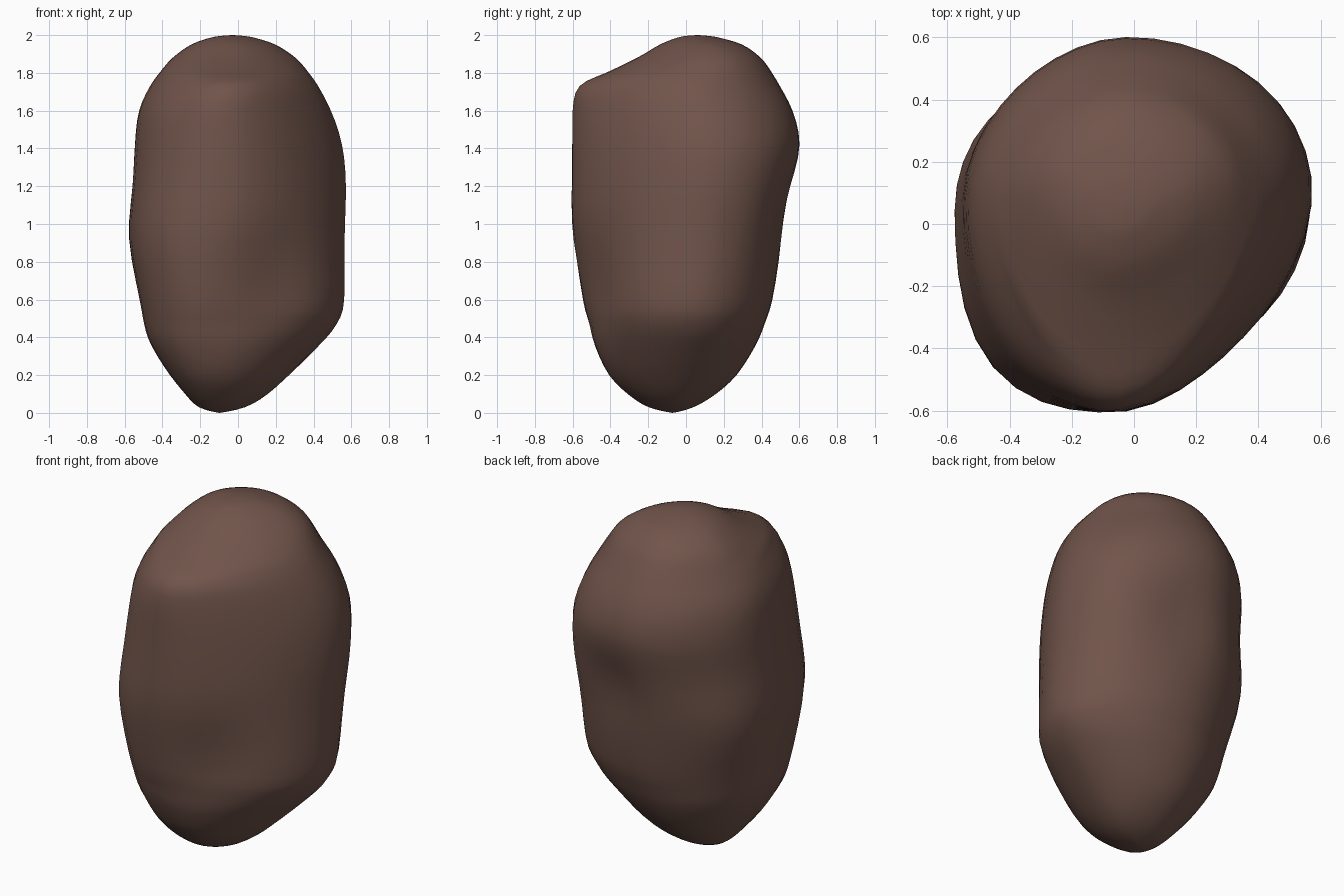
import bpy
import bmesh
from math import cos, sin, pi, exp
from mathutils import Vector

cube = bpy.data.objects.get("Cube")
if cube:
    bpy.data.objects.remove(cube, do_unlink=True)

SEGMENTS = 40
SUBSTEPS = 3

# Profile rows: height, right edge, left edge, front edge, back edge
PROFILE = [
    (0, -.1, -.1, -.07, -.07),
    (.03, -.21, .04, -.2, .04),
    (.1, -.28, .16, -.31, .16),
    (.2, -.36, .27, -.41, .27),
    (.35, -.46, .43, -.49, .37),
    (.47, -.5, .53, -.53, .42),
    (.6, -.52, .57, -.57, .46),
    (.92, -.58, .57, -.61, .52),
    (1.2, -.56, .58, -.61, .57),
    (1.42, -.55, .56, -.61, .61),
    (1.6, -.53, .5, -.61, .57),
    (1.73, -.47, .43, -.58, .5),
    (1.8, -.42, .38, -.43, .46),
    (1.88, -.35, .31, -.26, .4),
    (1.95, -.25, .2, -.14, .3),
    (1.985, -.15, .09, -.05, .18),
    (1.996, -.09, .03, 0, .12),
    (2, -.03, -.03, .06, .06),
]

# Hollows (or swellings where the depth is negative): centre, radius, depth
HOLLOWS = [
    (Vector((.14, -.47, .67)), .25, .08),
    (Vector((.12, .52, 1.07)), .18, .05),
    (Vector((-.47, .3, .88)), .2, -.03),
]


def smooth_row(index, t):
    """Blend neighbouring profile rows with a smooth spline."""
    last = len(PROFILE) - 1
    a, b, c, d = [PROFILE[min(max(index + k, 0), last)] for k in (-1, 0, 1, 2)]
    return [
        q + .5 * t * (r - p + t * (2 * p - 5 * q + 4 * r - s + t * (3 * (q - r) + s - p)))
        for p, q, r, s in zip(a, b, c, d)
    ]


def corner_power(on_left, on_back, z):
    """Roundness of each quarter of the cross-section."""
    if on_back:
        # Fuller around the middle on the left, flatter higher up on the right
        swell = exp(-((z - 1.1) / .35) ** 2)
        return 1.95 + .3 * swell if on_left else 1.87 - .08 * z
    if z > 1.77:
        return 1.75 if on_left else 2.1
    if on_left:
        return max(1.5, 1.87 - .3 * z)
    return max(1.7, 2.95 - .14 * z ** 4)


def section_point(row, angle):
    z, x_min, x_max, y_min, y_max = row
    width, depth = x_max - x_min, y_max - y_min
    centre_x = (x_min + x_max) / 2 - .03 * width
    centre_y = (y_min + y_max) / 2 + .08 * depth
    c, s = cos(angle), sin(angle)
    reach_x = x_max - centre_x if c > 0 else centre_x - x_min
    reach_y = y_max - centre_y if s > 0 else centre_y - y_min
    power = corner_power(c > 0, s > 0, z)
    scale = (abs(c) ** power + abs(s) ** power) ** (-1 / power)
    point = Vector((centre_x + reach_x * c * scale, centre_y + reach_y * s * scale, z))
    # Press the shallow hollows in towards the core
    inward = Vector((-c, -s, 0))
    for centre, radius, amount in HOLLOWS:
        distance = (point - centre).length / radius
        point += inward * amount * exp(-distance * distance)
    return point


def make_material(name, colour):
    mat = bpy.data.materials.new(name)
    mat.use_nodes = True
    mat.diffuse_color = colour
    shader = next(n for n in mat.node_tree.nodes if n.type == "BSDF_PRINCIPLED")
    shader.inputs["Base Color"].default_value = colour
    shader.inputs["Roughness"].default_value = .8
    return mat


# Stack the cross-sections, leaving a single point at each end
rows = [smooth_row(i, k / SUBSTEPS)
        for i in range(len(PROFILE) - 1) for k in range(SUBSTEPS)][1:]
bm = bmesh.new()
rings = [[bm.verts.new(section_point(row, 2 * pi * j / SEGMENTS))
          for j in range(SEGMENTS)] for row in rows]


def pole(row):
    return bm.verts.new((row[1], row[3], row[0]))


bottom, top = pole(PROFILE[0]), pole(PROFILE[-1])
for j in range(SEGMENTS):
    k = (j + 1) % SEGMENTS
    for low, high in zip(rings, rings[1:]):
        bm.faces.new((low[j], low[k], high[k], high[j]))
    bm.faces.new((bottom, rings[0][k], rings[0][j]))
    bm.faces.new((top, rings[-1][j], rings[-1][k]))

# Soften the small ripples left between the sections
for _ in range(3):
    bmesh.ops.smooth_vert(bm, verts=bm.verts[:], factor=.4,
                          use_axis_x=True, use_axis_y=True, use_axis_z=False)
bmesh.ops.recalc_face_normals(bm, faces=bm.faces[:])

mesh = bpy.data.meshes.new("boulder")
bm.to_mesh(mesh)
bm.free()
mesh.materials.append(make_material("earthy brown", (.165, .09, .07, 1)))
mesh.shade_smooth()
boulder = bpy.data.objects.new("boulder", mesh)
bpy.context.collection.objects.link(boulder)
